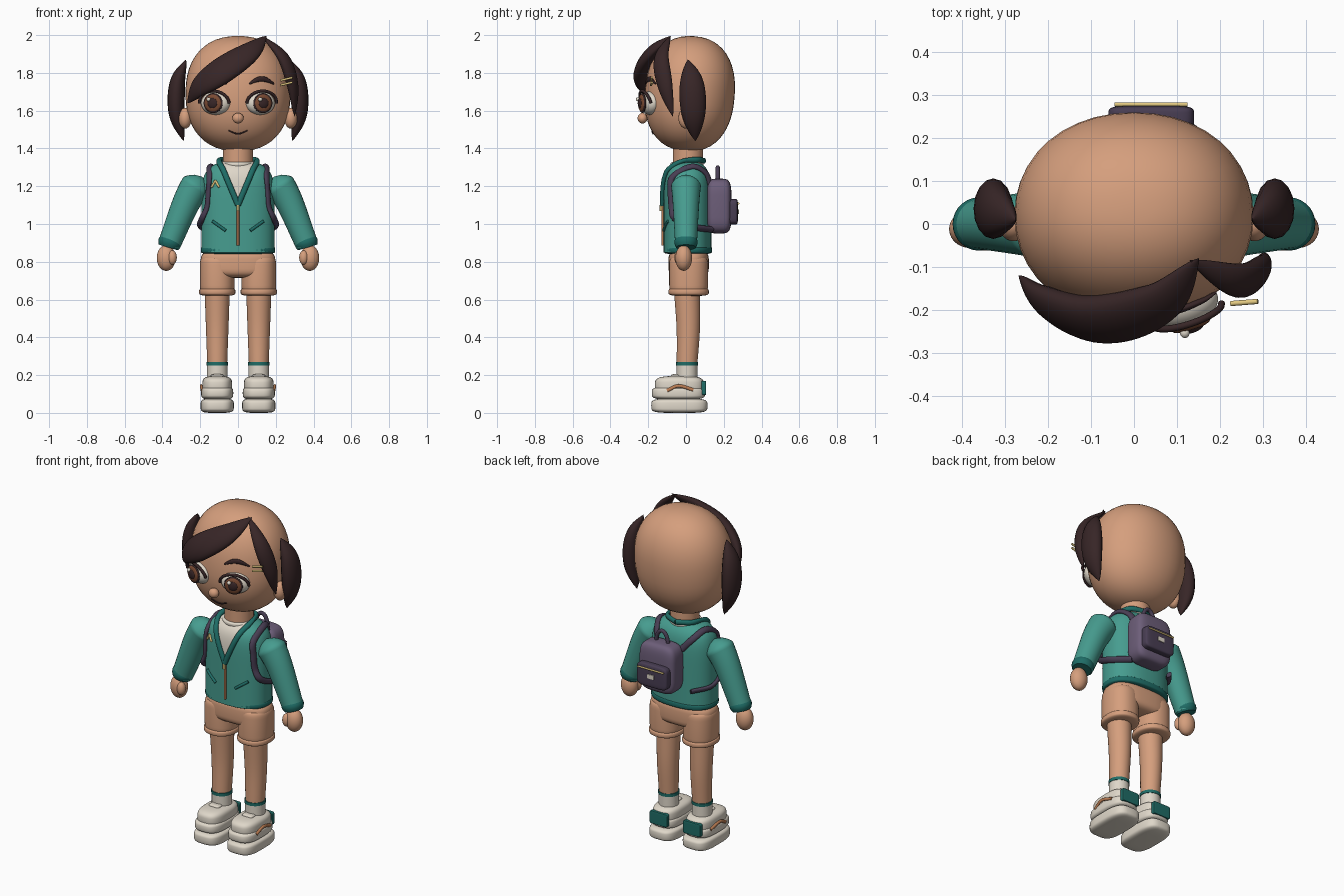
import bpy, bmesh
from math import sin, cos, pi, tau, radians, copysign, sqrt
from mathutils import Vector, Matrix

cube = bpy.data.objects.get("Cube")
if cube:
    bpy.data.objects.remove(cube, do_unlink=True)


def material(name, code):
    linear = [(value / 255) ** 2.2 for value in bytes.fromhex(code)] + [1]
    made = bpy.data.materials.new(name)
    made.use_nodes = True
    made.diffuse_color = linear
    made.node_tree.nodes["Principled BSDF"].inputs["Base Color"].default_value = linear
    return made


SKIN = material("skin", "d49d7c")
HAIR = material("dark_brown", "3a2a2b")
TEAL = material("teal", "489b8e")
RIB = material("dark_teal", "246c66")
PACK = material("purple", "6c5e78")
TRIM = material("dark_purple", "4a4054")
CREAM = material("cream", "ded6c8")
GOLD = material("gold", "e2c880")
IRIS = material("iris_brown", "7a4c36")
TAN = material("tan", "ba7c54")


def finish(name, bm, mat):
    bmesh.ops.recalc_face_normals(bm, faces=bm.faces)
    mesh = bpy.data.meshes.new(name)
    bm.to_mesh(mesh)
    bm.free()
    mesh.materials.append(mat)
    part = bpy.data.objects.new(name, mesh)
    bpy.context.collection.objects.link(part)
    bpy.ops.object.select_all(action="DESELECT")
    part.select_set(True)
    bpy.context.view_layer.objects.active = part
    bpy.ops.object.shade_smooth_by_angle(angle=radians(50))
    return part


def signed_power(value, power):
    return copysign(abs(value) ** power, value)


def blob(name, mat, pos, size, plan=1, profile=1, turn=Matrix()):
    """Ellipsoid, squarer in plan or profile as those powers fall below one."""
    bm = bmesh.new()
    bmesh.ops.create_uvsphere(bm, u_segments=40, v_segments=24, radius=1)
    for vert in bm.verts:
        x, y, z = vert.co
        reach = max(sqrt(x * x + y * y), 1e-6)
        spread = reach ** profile
        vert.co = (spread * signed_power(x / reach, plan), spread * signed_power(y / reach, plan),
                   signed_power(z, profile))
    bm.transform(turn @ Matrix.Translation(pos) @ Matrix.Diagonal((*size, 1)))
    return finish(name, bm, mat)


def smooth_path(points, steps):
    """Catmull-Rom path, straight when only two points are given."""
    pts = [Vector(p) for p in points]
    pts = [2 * pts[0] - pts[1]] + pts + [2 * pts[-1] - pts[-2]]
    path = []
    for a, b, c, d in zip(pts, pts[1:], pts[2:], pts[3:]):
        for k in range(steps):
            t = k / steps
            path.append(b + ((c - a) * t + (2 * a - 5 * b + 4 * c - d) * t ** 2
                             + (3 * b - a - 3 * c + d) * t ** 3) / 2)
    return path + [pts[-2]]


def constant(u):
    return 1


def leaf(u):
    return sin(pi * u) ** .8


def sweep(name, mat, points, width, flat=1, shape=constant, centre=None, steps=6, sides=16, power=1):
    """Oval section along a path; shape scales it, and its flat side faces the centre."""
    path = smooth_path(points, steps)
    last = len(path) - 1
    bm = bmesh.new()
    rings = []
    for i, p in enumerate(path):
        along = (path[min(i + 1, last)] - path[max(i - 1, 0)]).normalized()
        out = p - Vector(centre) if centre else Vector((0, -1, 0))
        side = along.cross(out).normalized()
        scale = max(width * shape(i / last), .001)
        rings.append([bm.verts.new(p + side * scale * signed_power(cos(tau * k / sides), power)
                                   + side.cross(along) * scale * flat * signed_power(sin(tau * k / sides), power))
                      for k in range(sides)])
    for low, high in zip(rings, rings[1:]):
        for k in range(sides):
            bm.faces.new((low[k - 1], low[k], high[k], high[k - 1]))
    bm.faces.new(rings[0])
    bm.faces.new(rings[-1])
    return finish(name, bm, mat)


def on_front(part, start, end, bow=0, lift=.004, count=6):
    """Points on the front of a part, along a line or a bowed arc in x and z."""
    bpy.context.view_layer.update()
    points = []
    for k in range(count):
        u = k / (count - 1)
        x, z = Vector(start).lerp(Vector(end), u)
        z += bow * sin(pi * u)
        hit, place, _, _ = part.ray_cast((x, -1, z), (0, 1, 0))
        points.append((x, (place.y if hit else 0) - lift, z))
    return points


# Head, neck, nose and mouth
lean = Matrix.Translation((0, .02, 1.69)) @ Matrix.Rotation(-.08, 4, "X")
head = blob("head", SKIN, (0, 0, 0), (.278, .238, .305), .95, .87, lean)
sweep("neck", SKIN, [(0, .01, 1.27), (0, .01, 1.43)], .08, sides=32)
blob("nose", SKIN, (0, -.23, 1.56), (.03, .026, .028))
sweep("mouth", HAIR, on_front(head, (-.05, 1.495), (.05, 1.495), -.017, .002), .004)

# Jacket, with the shirt showing in the neckline
torso = sweep("jacket", TEAL, [(0, .008, .85), (0, .008, 1.34)], .194, .65,
              lambda u: sqrt(max(1 - u ** 10, 0)), steps=60, sides=96, power=.85)
torso.data.materials.append(CREAM)
for face in torso.data.polygons:
    x, y, z = face.center
    face.material_index = int(y < 0 and abs(x) < .42 * (z - 1.1))
blob("jacket_hem", RIB, (0, .01, .862), (.197, .128, .022), .85, .4)
blob("shirt_neckband", CREAM, (0, .006, 1.315), (.092, .088, .016), 1, .5)
sweep("zip", TAN, on_front(torso, (0, .885), (0, 1.095)), .007)
sweep("zip_pull", GOLD, on_front(torso, (0, 1.07), (0, 1.1), lift=.014), .007)
for end in (-.14, -.1):
    sweep("badge", GOLD, on_front(torso, (end, 1.195), (-.12, 1.23)), .006)

for s, label in ((1, "left_"), (-1, "right_")):
    # Eye, built around its own centre and turned outward
    turn = Matrix.Translation((s * .118, -.19, 1.64)) @ Matrix.Rotation(s * .32, 4, "Z")
    blob(label + "eye", CREAM, (0, 0, 0), (.08, .05, .062), turn=turn)
    for part, mat, y, r in (("iris_rim", HAIR, -.043, .053), ("iris", IRIS, -.048, .046),
                            ("pupil", HAIR, -.054, .028), ("eye_shine", CREAM, -.06, .011)):
        shift = .02 if part == "eye_shine" else 0
        blob(label + part, mat, (-shift, y, shift), (r, .012, r), turn=turn)
    angles = [pi * k / 8 for k in range(9)]
    lash = [turn @ Vector((.083 * cos(a), -.022 - .022 * sin(a), .064 * sin(a))) for a in angles]
    sweep(label + "lash", HAIR, lash, .008)
    sweep(label + "brow", HAIR, on_front(head, (s * .06, 1.742), (s * .19, 1.742), .026, .006),
          .014, .6, lambda u: .3 + .7 * sin(pi * u))

    # Ear and side lock
    blob(label + "ear", SKIN, (s * .28, 0, 1.56), (.035, .04, .055))
    sweep(label + "side_lock", HAIR, [(s * .275, .01, 1.87), (s * .32, .03, 1.75), (s * .325, .04, 1.58),
                                      (s * .288, .05, 1.44)], .07, .65, leaf, (0, .03, 1.66))

    # Collar, pocket and backpack strap
    collar = on_front(torso, (0, 1.1), (s * .08, 1.29), lift=.008)
    sweep(label + "collar", RIB, collar + [(s * .1, -.03, 1.33), (s * .08, .06, 1.34), (0, .095, 1.335)], .015, .8)
    sweep(label + "pocket", RIB, on_front(torso, (s * .065, .965), (s * .135, 1.015)), .008)
    strap = [(s * .08 + .02, .13, 1.2), (s * .12, .105, 1.27), (s * .15, .03, 1.305)]
    strap += on_front(torso, (s * .152, 1.25), (s * .165, 1.09), lift=.006, count=3)
    strap += [(s * .19, -.06, 1.03), (s * .2, .04, .985), (s * .13, .14, .97)]
    sweep(label + "strap", TRIM, strap, .018, .65, centre=(0, 0, 1.12))

    # Arm and hand
    sweep(label + "sleeve", TEAL, [(s * .19, 0, 1.25), (s * .27, 0, 1.12), (s * .365, 0, .89)], .088, .96,
          lambda u: min(1, sqrt(5 * u)) * (1 - .32 * u), steps=12, sides=28)
    sweep(label + "cuff", RIB, [(s * .353, 0, .93), (s * .369, 0, .876)], .062, 1,
          lambda u: .85 + .15 * sin(pi * u), sides=28)
    blob(label + "hand", SKIN, (s * .38, -.012, .82), (.05, .044, .068))
    blob(label + "thumb", SKIN, (s * .348, -.038, .822), (.024, .024, .038))

    # Shorts leg, leg and sock
    x = s * .11
    blob(label + "shorts_leg", SKIN, (x, .014, .73), (.092, .103, .1), .9, .3)
    blob(label + "shorts_cuff", SKIN, (x, .014, .641), (.096, .107, .022), .9, .5)
    sweep(label + "leg", SKIN, [(x, .005, .66), (x, .012, .45), (x, .005, .25)], .067, 1.04,
          lambda u: 1 - .22 * u, sides=32)
    sweep(label + "sock", CREAM, [(x, .005, .16), (x, .005, .26)], .055, sides=32)
    sweep(label + "sock_band", RIB, [(x, .005, .252), (x, .005, .27)], .058, sides=32)

    # Shoe
    blob(label + "sole", CREAM, (x, -.035, .038), (.088, .149, .038), .6, .45)
    blob(label + "shoe_base", CREAM, (x, -.04, .105), (.085, .141, .035), .65, .5)
    blob(label + "shoe_top", CREAM, (x, -.035, .145), (.079, .13, .05), .7, .55)
    blob(label + "tongue", CREAM, (x, -.055, .188), (.035, .025, .017), .5, .5)
    blob(label + "heel_tab", RIB, (x, .094, .132), (.058, .013, .038), .2, .2)
    sweep(label + "shoe_stripe", TAN, [(s * .19, -.1, .118), (s * .195, -.04, .143), (s * .188, .038, .122)],
          .009, .8, centre=(x, -.03, .13))

# Swept fringe, its shorter partner and the clips
middle = (0, .04, 1.66)
sweep("fringe", HAIR, [(.15, -.08, 1.995), (.06, -.18, 1.91), (-.08, -.222, 1.815), (-.2, -.185, 1.73),
                       (-.268, -.12, 1.64)], .08, .52, leaf, middle, 10, 24)
sweep("short_fringe", HAIR, [(.13, -.085, 1.995), (.24, -.13, 1.88), (.29, -.11, 1.73), (.3, -.07, 1.57)],
      .046, .65, leaf, middle, 10, 24)
for z in (1.735, 1.76):
    sweep("hair_clip", GOLD, [(.225, -.185, z), (.288, -.18, z + .015)], .006)

# Hips of the shorts
blob("shorts", SKIN, (0, .014, .79), (.198, .107, .075), .75, .5)

# Backpack
blob("backpack", PACK, (.04, .175, 1.095), (.118, .066, .145), .45, .45)
blob("backpack_pocket", TRIM, (.04, .247, 1.065), (.1, .028, .068), .35, .35)
sweep("pocket_zip", GOLD, [(-.045, .278, 1.108), (.125, .278, 1.108)], .005)
blob("pocket_label", CREAM, (.04, .276, 1.065), (.022, .004, .013), .2, .2)
sweep("backpack_handle", TRIM, [(.04 + .04 * cos(a), .168, 1.22 + .08 * sin(a)) for a in angles], .011)
